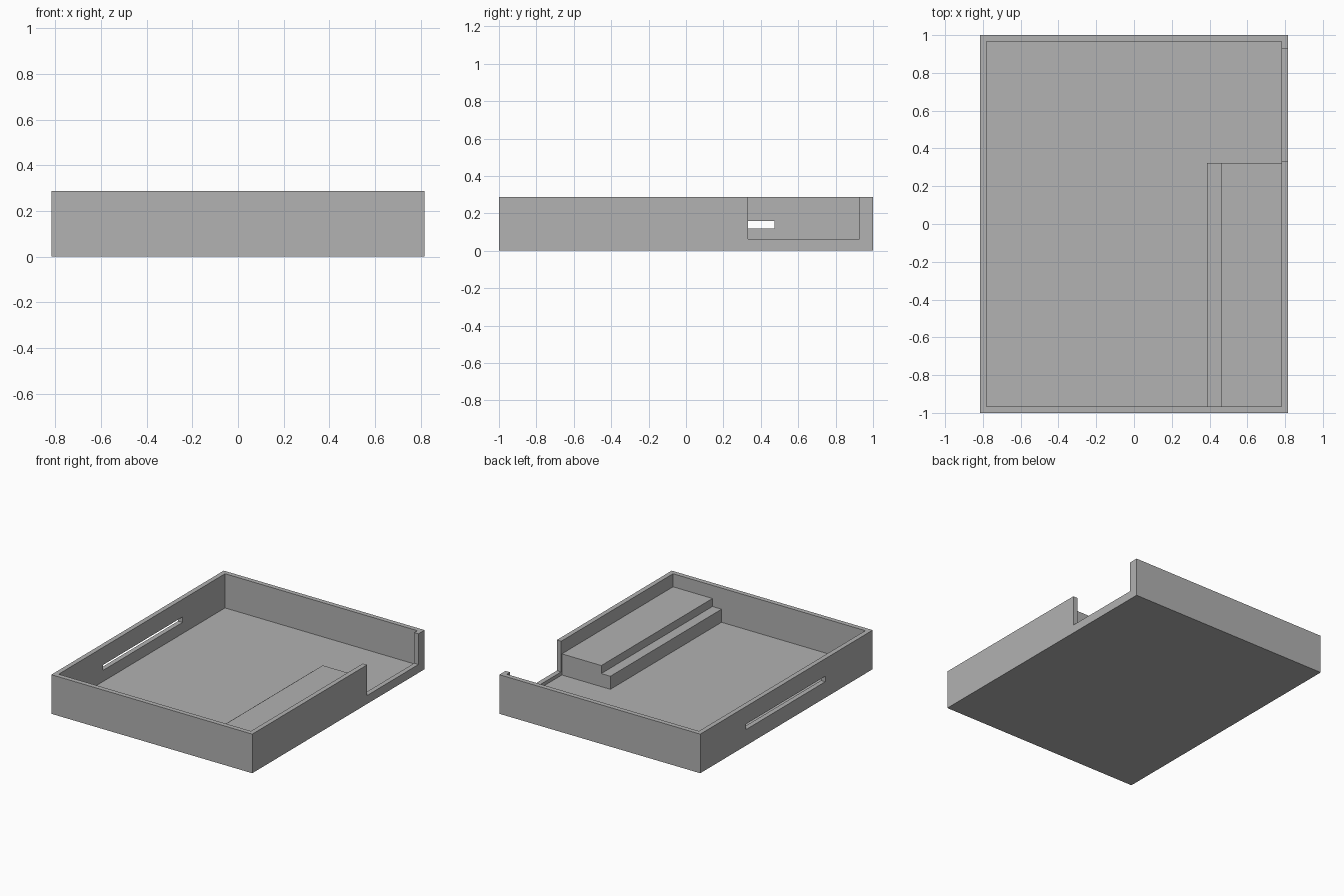
import bpy
import bmesh
from mathutils import Vector

cube = bpy.data.objects.get("Cube")
if cube:
    bpy.data.objects.remove(cube, do_unlink=True)

HALF_X, HALF_Y, HEIGHT = 0.816, 1.0, 0.287
WALL = 0.035
IN_X, IN_Y = HALF_X - WALL, HALF_Y - WALL
SINK = 0.01  # overlap so joined parts fuse cleanly

grey = bpy.data.materials.new("plain grey")
grey.use_nodes = True
colour = (0.445, 0.445, 0.445, 1)
grey.diffuse_color = colour
grey.node_tree.nodes["Principled BSDF"].inputs["Base Color"].default_value = colour


def add_object(name, bm):
    bmesh.ops.recalc_face_normals(bm, faces=bm.faces)
    mesh = bpy.data.meshes.new(name)
    bm.to_mesh(mesh)
    bm.free()
    mesh.materials.append(grey)
    obj = bpy.data.objects.new(name, mesh)
    bpy.context.scene.collection.objects.link(obj)
    return obj


def box(name, low, high):
    low, high = Vector(low), Vector(high)
    bm = bmesh.new()
    bmesh.ops.create_cube(bm, size=1)
    bmesh.ops.scale(bm, vec=high - low, verts=bm.verts)
    bmesh.ops.translate(bm, vec=(low + high) / 2, verts=bm.verts)
    return add_object(name, bm)


def extrude_along_y(name, profile, y0, y1):
    bm = bmesh.new()
    face = bm.faces.new([bm.verts.new((x, y0, z)) for x, z in profile])
    result = bmesh.ops.extrude_face_region(bm, geom=[face])
    moved = [v for v in result["geom"] if isinstance(v, bmesh.types.BMVert)]
    bmesh.ops.translate(bm, vec=(0, y1 - y0, 0), verts=moved)
    return add_object(name, bm)


def combine(target, other, operation):
    mod = target.modifiers.new(other.name, "BOOLEAN")
    mod.operation = operation
    mod.solver = "EXACT"
    mod.object = other
    bpy.context.view_layer.objects.active = target
    bpy.ops.object.modifier_apply(modifier=mod.name)
    bpy.data.objects.remove(other, do_unlink=True)


# Open tray with thin walls and floor
tray = box("tray", (-HALF_X, -HALF_Y, 0), (HALF_X, HALF_Y, HEIGHT))
combine(tray, box("interior", (-IN_X, -IN_Y, 0.036), (IN_X, IN_Y, 1)), "DIFFERENCE")

# Wide notch in the left wall, long slot in the right wall
combine(tray, box("wall_notch", (IN_X - 0.02, 0.332, 0.062), (1, 0.928, 1)), "DIFFERENCE")
combine(tray, box("wall_slot", (-1, -0.45, 0.118), (-IN_X + 0.02, 0.472, 0.158)), "DIFFERENCE")

# Stepped ledge fused to the floor, front wall and left wall
right, step, left = 0.387, 0.461, IN_X + SINK
base, low_top, high_top = 0.036 - SINK, 0.132, 0.191
profile = [(right, base), (left, base), (left, high_top),
           (step, high_top), (step, low_top), (right, low_top)]
ledge = extrude_along_y("stepped_ledge", profile, -IN_Y - SINK, 0.324)
combine(tray, ledge, "UNION")
